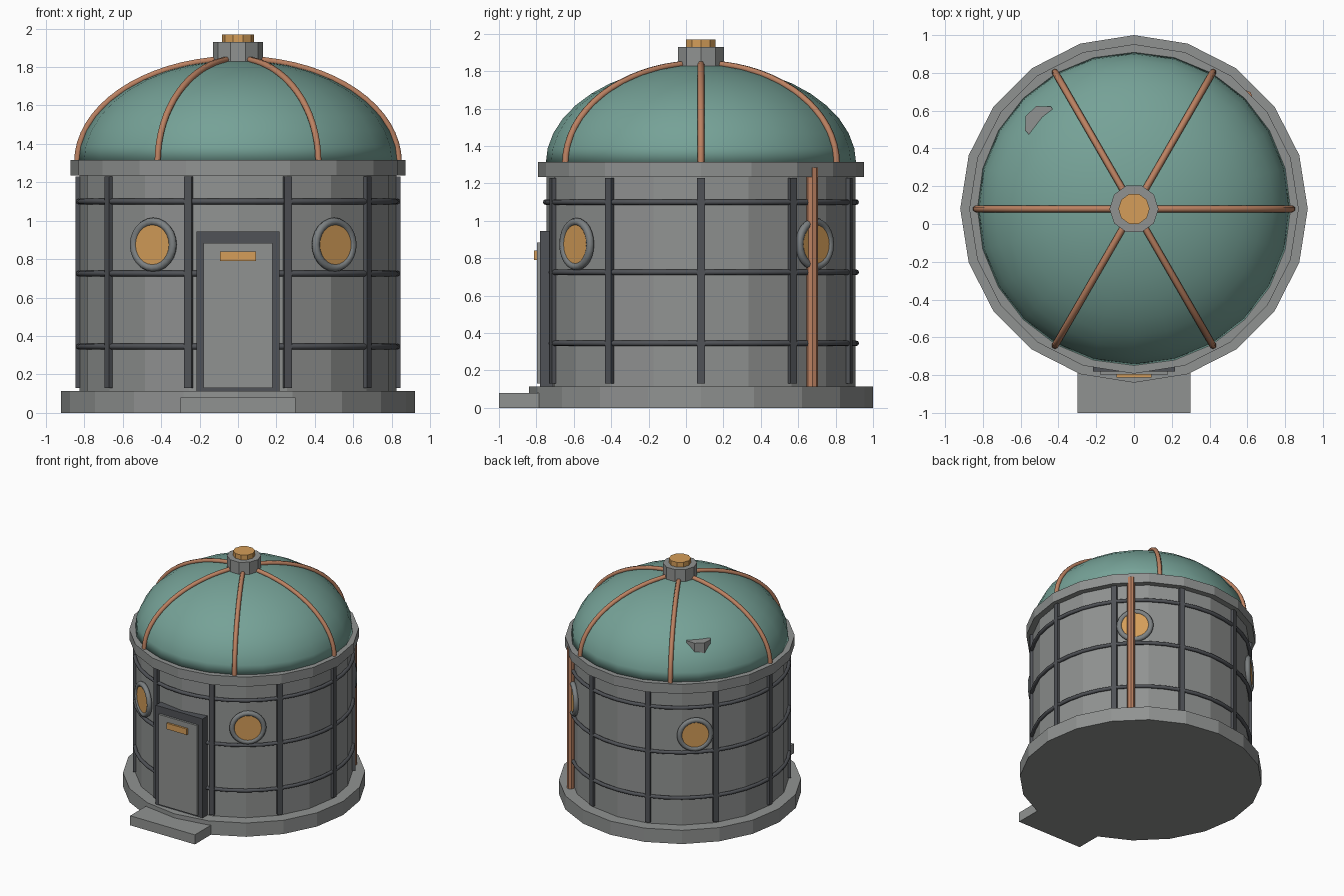
import bpy, math
from math import sin, cos, radians, pi
from mathutils import Vector, Matrix

old = bpy.data.objects.get("Cube")
if old:
    bpy.data.objects.remove(old, do_unlink=True)

CY = 0.08  # the round body sits slightly behind the doorstep


def material(name, r, g, b):
    m = bpy.data.materials.new(name)
    m.use_nodes = True
    m.diffuse_color = (r, g, b, 1)
    m.node_tree.nodes["Principled BSDF"].inputs["Base Color"].default_value = (r, g, b, 1)
    return m


stone = material("stone_grey", 0.28, 0.29, 0.285)
dark = material("dark_metal", 0.08, 0.085, 0.095)
trim = material("window_metal", 0.2, 0.215, 0.22)
green = material("dome_green", 0.18, 0.36, 0.31)
copper = material("copper", 0.50, 0.22, 0.12)
gold = material("warm_gold", 0.66, 0.34, 0.10)


def finish(name, mat, smooth=None):
    ob = bpy.context.object
    ob.name = ob.data.name = name
    ob.data.materials.clear()
    ob.data.materials.append(mat)
    if smooth:
        bpy.ops.object.shade_smooth_by_angle(angle=radians(smooth))
    return ob


def drum(name, mat, r, z0, z1, sides=20, x=0, y=CY, turn=0, smooth=None):
    bpy.ops.mesh.primitive_cylinder_add(vertices=sides, radius=r, depth=z1 - z0,
                                        location=(x, y, (z0 + z1) / 2), rotation=(0, 0, turn))
    return finish(name, mat, smooth)


def box(name, mat, x, y, z, turn=0):
    """Box from three (low, high) ranges, turned about the body axis."""
    c = [(a + b) / 2 for a, b in (x, y, z)]
    bpy.ops.mesh.primitive_cube_add(size=1)
    ob = finish(name, mat)
    size = Matrix.Diagonal([b - a for a, b in (x, y, z)] + [1])
    ob.data.transform(Matrix.Translation(c) @ size)
    if turn:
        ob.data.transform(Matrix.Rotation(turn, 4, 'Z'))
        ob.location.y = CY
    return ob


def around(r, deg, z):
    a = radians(deg)
    return Vector((r * cos(a), CY + r * sin(a), z))


# Masonry body
drum("base", stone, 0.92, 0, 0.115)
drum("wall", stone, 0.825, 0.11, 1.24)
drum("cornice", stone, 0.872, 1.235, 1.315)
box("doorstep", stone, (-0.3, 0.3), (-1, -0.76), (0, 0.08))

# Metal bands and uprights on the wall
for i, z in enumerate((0.345, 0.725, 1.10)):
    bpy.ops.mesh.primitive_torus_add(major_radius=0.83, minor_radius=0.015, major_segments=40,
                                     minor_segments=8, location=(0, CY, z))
    finish(f"wall_band_{i + 1}", dark, 50)
for i in range(10):
    box(f"wall_upright_{i + 1}", dark, (0.805, 0.845), (-0.021, 0.021), (0.13, 1.23),
        turn=radians(36 * i) + 2 * pi)

# Dome: squashed half sphere revolved from a quarter ellipse
DOME_R, DOME_H, DOME_Z = 0.83, 0.53, 1.305
bpy.ops.mesh.primitive_uv_sphere_add(segments=24, ring_count=20, radius=1)
dome = finish("dome", green, 60)
for v in dome.data.vertices:
    v.co.z = max(v.co.z, 0)
dome.data.transform(Matrix.Diagonal((DOME_R, DOME_R, DOME_H, 1)))
dome.location = (0, CY, DOME_Z)

# Copper ribs over the dome
for i in range(6):
    cu = bpy.data.curves.new(f"dome_rib_{i + 1}", 'CURVE')
    cu.dimensions = '3D'
    cu.bevel_depth = 0.018
    cu.bevel_resolution = 1
    cu.use_fill_caps = True
    sp = cu.splines.new('POLY')
    steps = 16
    sp.points.add(steps)
    for k, p in enumerate(sp.points):
        t = radians(86) * k / steps
        p.co = (*around(0.837 * cos(t), 60 * i, DOME_Z + 0.538 * sin(t)), 1)
    ob = bpy.data.objects.new(cu.name, cu)
    bpy.context.collection.objects.link(ob)
    cu.materials.append(copper)

# Finial and dome vent
drum("finial_collar", stone, 0.13, 1.8, 1.93, sides=10, turn=pi / 2)
drum("finial_cap", gold, 0.083, 1.92, 1.97, sides=10, turn=pi / 2)
vent = around(0.66, 137, 0)
drum("dome_vent", stone, 0.1, 1.35, 1.6, sides=8, x=vent.x, y=vent.y, turn=radians(20))

# Door
box("door_frame", dark, (-0.217, 0.217), (-0.78, -0.68), (0.115, 0.945))
box("door_panel", stone, (-0.18, 0.18), (-0.797, -0.70), (0.13, 0.885))
box("door_plate", gold, (-0.093, 0.093), (-0.813, -0.79), (0.79, 0.84))

# Round windows
for i, deg in enumerate((47, 133, 238, 307)):
    pos = around(0.832, deg, 0.875)
    rot = (pi / 2, 0, radians(deg + 90))
    bpy.ops.mesh.primitive_torus_add(major_radius=0.12, minor_radius=0.021, major_segments=24,
                                     minor_segments=8, location=pos, rotation=rot)
    finish(f"window_ring_{i + 1}", trim, 50)
    bpy.ops.mesh.primitive_cylinder_add(vertices=24, radius=0.112, depth=0.04,
                                        location=around(0.822, deg, 0.875), rotation=rot)
    finish(f"window_pane_{i + 1}", gold)

# Rain pipe
pipe = around(0.842, 45, 0)
drum("rain_pipe", copper, 0.031, 0.11, 1.285, sides=8, x=pipe.x, y=pipe.y)
